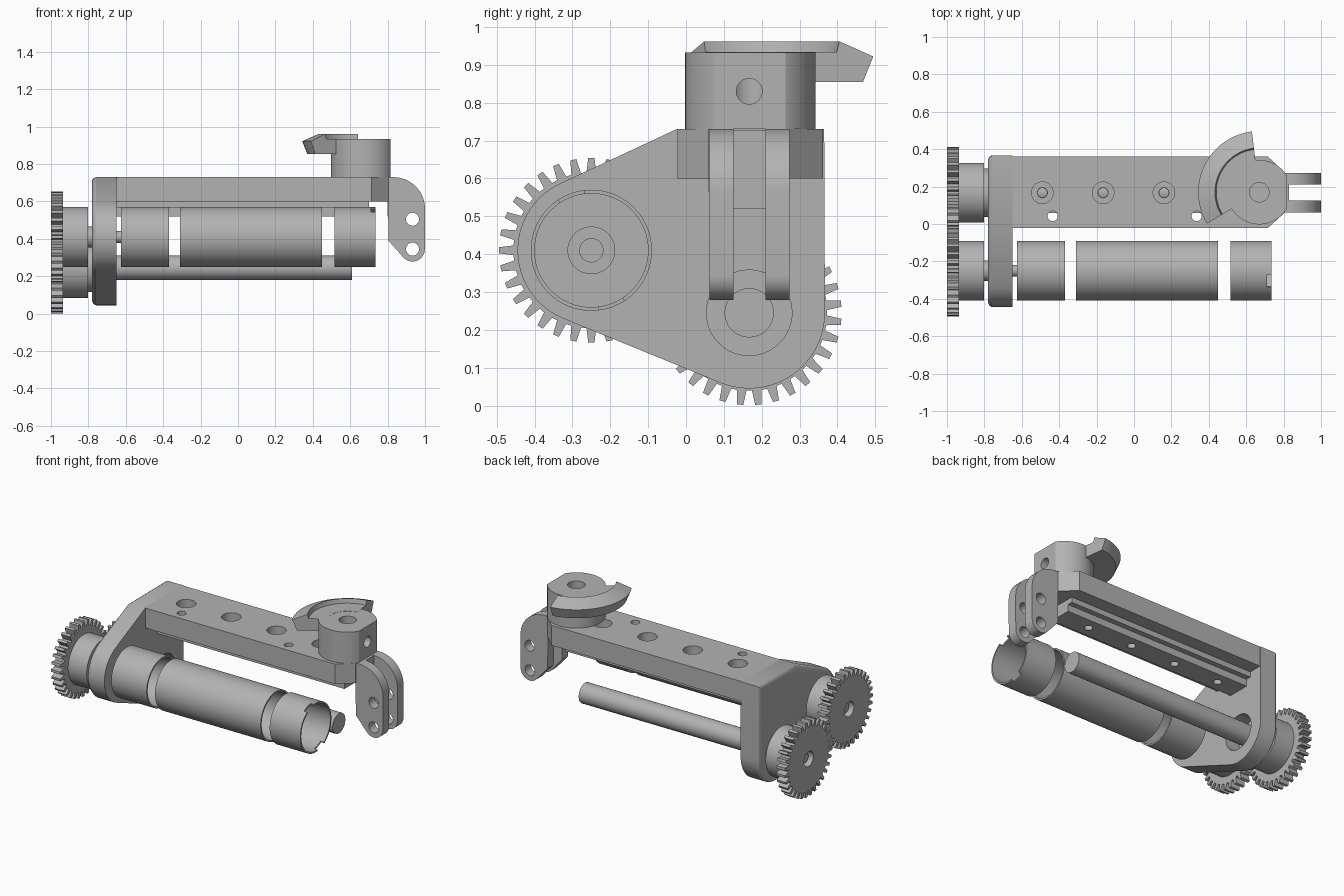
import bpy, bmesh
from math import sin, cos, pi, radians
from mathutils import Vector
from mathutils.geometry import convex_hull_2d

cube = bpy.data.objects.get("Cube")
if cube:
    bpy.data.objects.remove(cube, do_unlink=True)

grey = bpy.data.materials.new("machined_grey")
grey.use_nodes = True
colour = (0.45, 0.45, 0.45, 1)
grey.diffuse_color = colour
grey.node_tree.nodes["Principled BSDF"].inputs["Base Color"].default_value = colour
parts = []

ROLL = (-0.25, 0.41)    # roller axis (y, z)
ROD = (0.167, 0.245)    # rod axis (y, z)
HEAD = (0.67, 0.17)     # clamp axis (x, y)
MID = 0.167             # beam centre line y


def skin(name, rings, closed=False):
    """Join equal rings of points into a solid."""
    bm = bmesh.new()
    loops = [[bm.verts.new(p) for p in ring] for ring in rings]
    n = len(loops[0])
    pairs = list(zip(loops, loops[1:]))
    if closed:
        pairs.append((loops[-1], loops[0]))
    else:
        bm.faces.new(loops[0])
        bm.faces.new(loops[-1])
    for a, b in pairs:
        for i in range(n):
            j = (i + 1) % n
            bm.faces.new((a[i], a[j], b[j], b[i]))
    bmesh.ops.recalc_face_normals(bm, faces=bm.faces)
    mesh = bpy.data.meshes.new(name)
    bm.to_mesh(mesh)
    bm.free()
    mesh.materials.append(grey)
    ob = bpy.data.objects.new(name, mesh)
    bpy.context.collection.objects.link(ob)
    parts.append(ob)
    return ob


def place(axis, u, v, w):
    return {"x": (w, u, v), "y": (u, w, v), "z": (u, v, w)}[axis]


def prism(name, pts, axis, lo, hi):
    return skin(name, [[place(axis, u, v, w) for u, v in pts] for w in (lo, hi)])


def circle(c, r, n=48, start=0, end=360):
    full = end - start == 360
    steps = n if full else n - 1
    return [(c[0] + r * cos(radians(start + (end - start) * i / steps)),
             c[1] + r * sin(radians(start + (end - start) * i / steps))) for i in range(n)]


def rod(name, c, r, lo, hi, axis="x", n=48):
    return prism(name, circle(c, r, n), axis, lo, hi)


def box(name, x, y, z):
    return prism(name, [(x[0], y[0]), (x[1], y[0]), (x[1], y[1]), (x[0], y[1])], "z", *z)


def bake(ob):
    dg = bpy.context.evaluated_depsgraph_get()
    mesh = bpy.data.meshes.new_from_object(ob.evaluated_get(dg))
    ob.modifiers.clear()
    ob.data = mesh


def cut(ob, *cutters):
    for c in cutters:
        mod = ob.modifiers.new("cut", "BOOLEAN")
        mod.operation, mod.solver, mod.object = "DIFFERENCE", "EXACT", c
        bake(ob)
        parts.remove(c)
        bpy.data.objects.remove(c, do_unlink=True)


def tube(name, lo, hi, r=0.16, inner=0.15):
    rings = [[place("x", u, v, w) for u, v in circle(ROLL, q, 64)]
             for q, w in ((r, lo), (r, hi), (inner, hi), (inner, lo))]
    return skin(name, rings, closed=True)


# End plate: hull around both axes and the beam corners, rounded outer rim
pts = [Vector(p) for p in circle(ROLL, 0.195, 64) + circle(ROD, 0.2, 64) + [(-0.025, 0.73), (0.365, 0.73)]]
outline = [pts[i] for i in convex_hull_2d(pts)]
mid = Vector((0, 0.4))
levels = [(-0.78, 0.024), (-0.773, 0.009), (-0.76, 0), (-0.65, 0)]
rings = []
for x, inset in levels:
    rings.append([(x, *(p - (p - mid).normalized() * inset)) for p in outline])
plate = skin("end_plate", rings)
cut(plate, rod("cutter", ROD, 0.113, -0.75, -0.6), rod("cutter", ROLL, 0.063, -0.7, -0.6))

# Beam with chamfered tip, counterbored holes and two small pin holes
beam = prism("beam", [(-0.66, -0.022), (0.715, -0.022), (0.805, 0.06), (0.805, 0.274),
                      (0.715, 0.362), (-0.66, 0.362)], "z", 0.6, 0.73)
screw_xs = [-0.49 + 0.325 * i for i in range(4)]
for x in screw_xs:
    cut(beam, rod("cutter", (x, MID), 0.058, 0.66, 0.8, "z", 32),
        rod("cutter", (x, MID), 0.027, 0.5, 0.8, "z", 24))
for x in (-0.435, 0.335):
    cut(beam, rod("cutter", (x, 0.042), 0.027, 0.5, 0.8, "z", 24))

# Stepped rail under the beam
rail = prism("under_rail", [(0.06, 0.6), (0.06, 0.565), (0.095, 0.565), (0.095, 0.52),
                            (0.24, 0.52), (0.24, 0.565), (0.274, 0.565), (0.274, 0.6)], "x", -0.65, 0.7)
for x in screw_xs:
    cut(rail, rod("cutter", (x, MID), 0.025, 0.4, 0.7, "z", 24))

# Pair of curved lugs joined by a short web
lug = [(0.8, 0.73)] + circle((0.83, 0.56), 0.17, 16, 90, 0) \
    + circle((0.933, 0.345), 0.066, 16, 0, -140) + [(0.805, 0.39)]
for side, y in (("front", 0.062), ("back", 0.21)):
    ob = prism(side + "_lug", lug, "y", y, y + 0.063)
    for z in (0.345, 0.505):
        cut(ob, rod("cutter", (0.933, z), 0.035, -0.1, 0.5, "y", 32))
box("lug_web", (0.8, 0.83), (0.12, 0.215), (0.52, 0.728))

# Clamp head: round body with a flat, vertical bore and set screw hole
body = prism("clamp_body", circle(HEAD, 0.172, 64), "z", 0.73, 0.933)
cut(body, box("cutter", (0.815, 1), (-0.2, 0.6), (0.7, 1)),
    rod("cutter", HEAD, 0.052, 0.7, 1, "z"),
    rod("cutter", (MID, 0.83), 0.034, 0.67, 0.9, "x", 32))

# Partial conical flange around the clamp
section = [(0.12, 0.934), (0.23, 0.934), (0.237, 0.962), (0.327, 0.922), (0.3, 0.855), (0.12, 0.855)]
rings = []
for i in range(33):
    a = radians(97 + 114 * i / 32)
    rings.append([(HEAD[0] + r * cos(a), HEAD[1] + r * sin(a), z) for r, z in section])
skin("clamp_flange", rings)

# Roller: three separate sleeves, the last one notched
left = tube("left_sleeve", -0.625, -0.37)
tube("middle_sleeve", -0.31, 0.45)
end = tube("end_sleeve", 0.515, 0.735)
for deg in (110, 290):
    wedge = [ROLL] + circle(ROLL, 0.25, 6, deg - 13, deg + 13)
    cut(end, prism("cutter", wedge, "x", 0.712, 0.8))
rod("sleeve_end_cap", ROLL, 0.155, -0.624, -0.6)
rod("sleeve_boss", ROLL, 0.063, -0.605, -0.55)
rod("roller_shaft", ROLL, 0.032, -0.975, -0.53)
rod("roller_collar", ROLL, 0.055, -0.81, -0.77)

# Long rod and its bearing collar
rod("long_rod", ROD, 0.065, -0.76, 0.61)
rod("rod_collar", ROD, 0.13, -0.81, -0.77)
rod("rod_pin", ROD, 0.032, -0.975, -0.9)

# Meshing gears with hubs
TEETH = 32
for label, centre, phase in (("roller", ROLL, 0), ("rod", ROD, 0.5)):
    teeth = []
    for i in range(TEETH):
        for off, r in ((-0.32, 0.206), (-0.17, 0.244), (0.17, 0.244), (0.32, 0.206)):
            a = 2 * pi * (i + phase + off) / TEETH
            teeth.append((centre[0] + r * cos(a), centre[1] + r * sin(a)))
    gear = prism(label + "_gear", teeth, "x", -1, -0.935)
    cut(gear, rod("cutter", centre, 0.048, -1.1, -0.9))
    rod(label + "_gear_hub", centre, 0.16, -0.936, -0.802, n=64)

# Smooth round surfaces, keep edges sharp
bpy.ops.object.select_all(action="DESELECT")
for ob in parts:
    ob.select_set(True)
bpy.context.view_layer.objects.active = parts[0]
bpy.ops.object.shade_smooth_by_angle(angle=radians(28))
